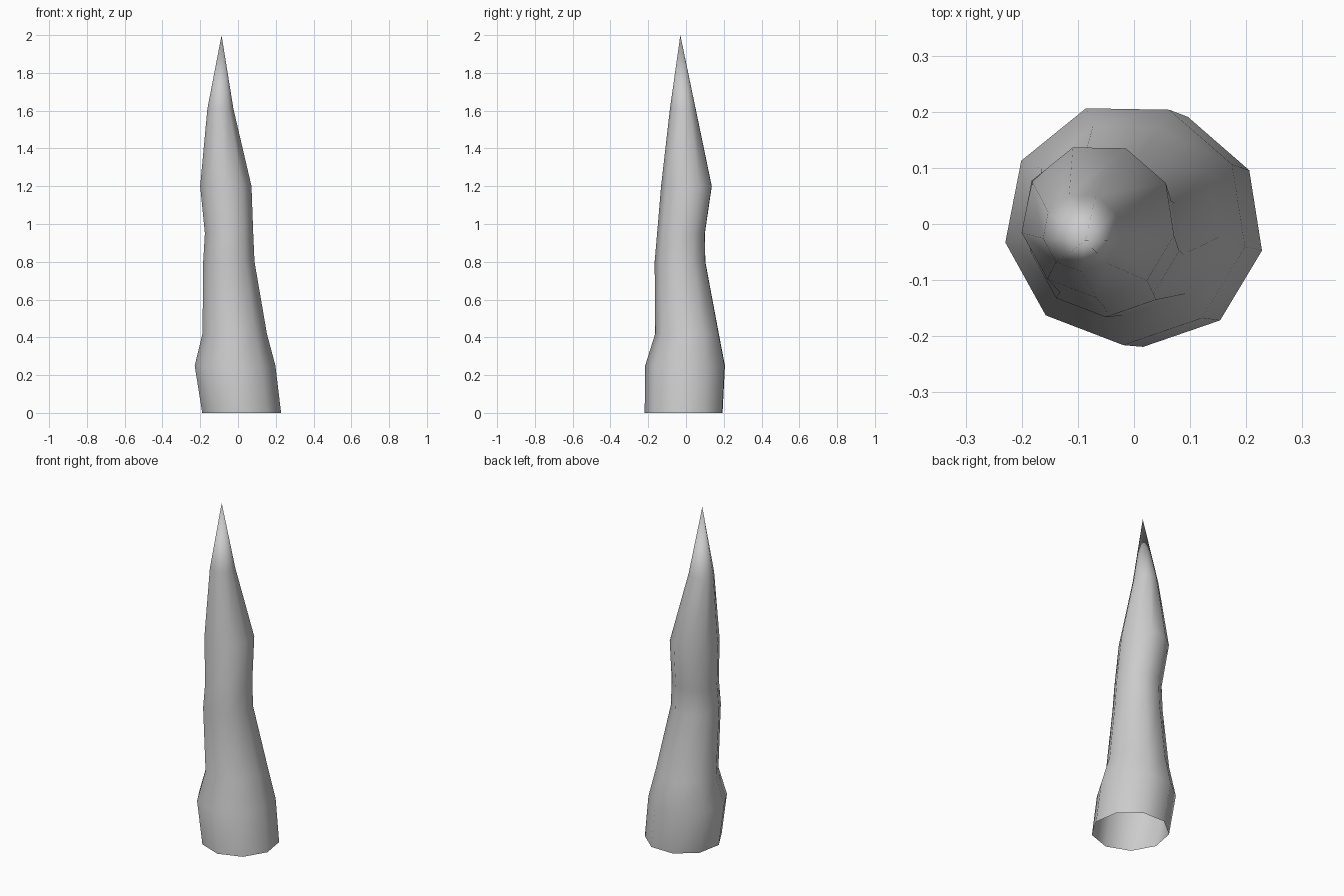
import bpy, bmesh
from math import radians, cos, sin

if "Cube" in bpy.data.objects:
    bpy.data.objects.remove(bpy.data.objects["Cube"])

SIDES = 9
START = radians(-11)

# cross-sections from base upward: centre x, centre y, z, radius
rings = [
    (0.020, -0.007, 0.00, 0.212),
    (-0.015, 0.001, 0.25, 0.217),
    (-0.017, 0.010, 0.42, 0.173),
    (-0.048, -0.028, 0.80, 0.138),
    (-0.047, -0.023, 0.95, 0.130),
    (-0.064, 0.006, 1.20, 0.138),
    (-0.093, -0.015, 1.61, 0.070),
]
tip = (-0.087, -0.030, 2.0)

# wobbly tapering spike, open underneath
bm = bmesh.new()
loops = []
for cx, cy, z, r in rings:
    angles = [START + radians(360 / SIDES) * i for i in range(SIDES)]
    loops.append([bm.verts.new((cx + r * cos(a), cy + r * sin(a), z)) for a in angles])
for low, high in zip(loops, loops[1:]):
    for i in range(SIDES):
        j = (i + 1) % SIDES
        bm.faces.new((low[i], low[j], high[j], high[i]))

# pointed end
apex = bm.verts.new(tip)
for i in range(SIDES):
    bm.faces.new((loops[-1][i], loops[-1][(i + 1) % SIDES], apex))

for f in bm.faces:
    f.smooth = True
mesh = bpy.data.meshes.new("stone_spike")
bm.to_mesh(mesh)
bm.free()
spike = bpy.data.objects.new("stone_spike", mesh)
bpy.context.collection.objects.link(spike)
